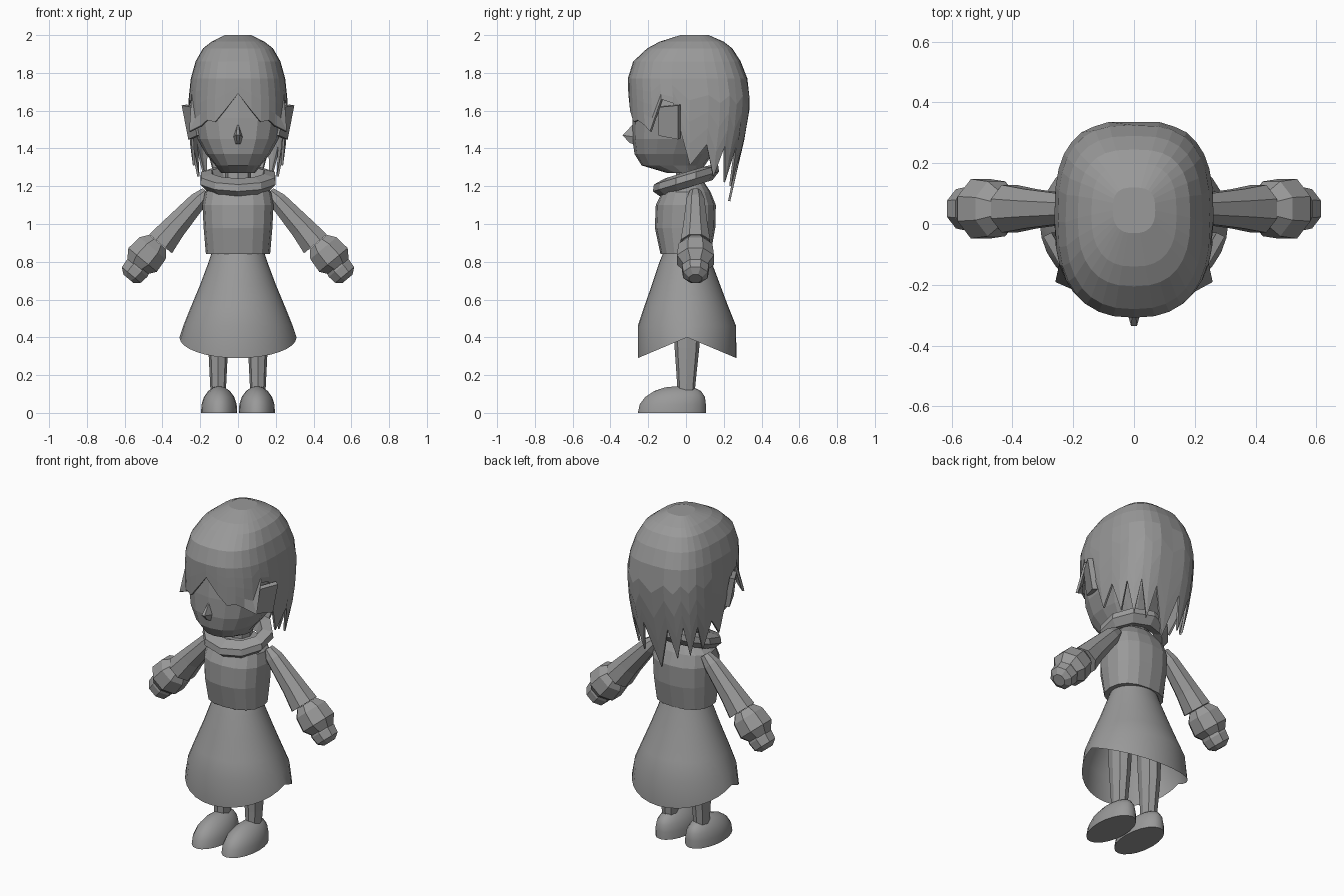
import bpy, bmesh, math
from mathutils import Vector

if "Cube" in bpy.data.objects:
    bpy.data.objects.remove(bpy.data.objects["Cube"])

grey = bpy.data.materials.new("plain grey")
grey.use_nodes = True
COLOUR = (0.32, 0.32, 0.32, 1)
grey.diffuse_color = COLOUR
grey.node_tree.nodes["Principled BSDF"].inputs["Base Color"].default_value = COLOUR


def build(name, rings, smooth=False, caps=(True, True), closed=True):
    """Skin a list of equal rings of points into one object."""
    bm = bmesh.new()
    rows = [[bm.verts.new(p) for p in ring] for ring in rings]
    n = len(rows[0])
    for a, b in zip(rows, rows[1:]):
        for i in range(n if closed else n - 1):
            j = (i + 1) % n
            bm.faces.new((a[i], a[j], b[j], b[i]))
    for row, wanted in ((rows[0], caps[0]), (rows[-1], caps[1])):
        if wanted:
            bm.faces.new(row)
    bmesh.ops.recalc_face_normals(bm, faces=bm.faces)
    mesh = bpy.data.meshes.new(name)
    bm.to_mesh(mesh)
    bm.free()
    obj = bpy.data.objects.new(name, mesh)
    bpy.context.collection.objects.link(obj)
    mesh.materials.append(grey)
    if smooth:
        bpy.ops.object.select_all(action="DESELECT")
        obj.select_set(True)
        bpy.context.view_layer.objects.active = obj
        bpy.ops.object.shade_smooth_by_angle(angle=math.radians(45))
    return obj


def power(v, e):
    return math.copysign(abs(v) ** e, v)


def oval(angle, half, front, back, x=0, e=0.85):
    """Point on a rounded section; angle 0 faces the front."""
    mid = (front + back) / 2
    return (x + half * power(math.sin(angle), e),
            mid - (back - front) / 2 * power(math.cos(angle), e))


def loft(name, profile, sides=16, x=0, e=0.85, **options):
    """Upright body from (z, half width, front y, back y) sections."""
    angles = [math.tau * i / sides for i in range(sides)]
    return build(name, [[(*oval(a, h, f, b, x, e), z) for a in angles]
                        for z, h, f, b in profile], **options)


def limb(name, side, stations, y=0.05, sides=8):
    """Sloping arm part from (x, z, radius) stations."""
    across, depth = Vector((0.77, 0, 0.64)), Vector((0, 1, 0))
    rings = []
    for x, z, r in stations:
        ring = []
        for i in range(sides):
            a = math.tau * (i + 0.5) / sides
            p = Vector((x, y, z)) + r * 1.06 * (across * math.cos(a) + depth * math.sin(a))
            ring.append((p.x * side, p.y, p.z))
        rings.append(ring)
    return build(name, rings)


# Head, nose and neck
loft("head", [(1.27, .09, -.1, .06), (1.31, .12, -.235, .1), (1.37, .17, -.272, .14),
              (1.45, .215, -.285, .2), (1.56, .24, -.283, .24), (1.72, .23, -.27, .26)])
build("nose", [[(0, -.26, 1.55)] * 4,
               [(-.027, -.27, 1.46), (-.01, -.335, 1.47), (.01, -.335, 1.47), (.027, -.27, 1.46)],
               [(-.015, -.27, 1.42), (-.005, -.3, 1.43), (.005, -.3, 1.43), (.015, -.27, 1.42)]],
      caps=(False, True))
loft("neck", [(1.12, .07, -.06, .08), (1.32, .07, -.05, .09)], sides=8)

# Hair: sections from the crown down, then each column runs to its own jagged end
SHAPE = [(2.0, .07, -.03, .12), (1.965, .14, -.14, .2), (1.93, .185, -.205, .245),
         (1.86, .225, -.28, .29), (1.77, .25, -.308, .325), (1.68, .262, -.305, .34),
         (1.54, .262, -.298, .332), (1.37, .25, -.25, .29), (1.1, .2, -.18, .23)]
ENDS = [1.69, 1.6, 1.54, 1.55, 1.52, 1.49, 1.66, 1.64, 1.31, 1.42, 1.25, 1.41,
        1.22, 1.41, 1.2, 1.39, 1.12]
COLUMNS = 32


def hair_section(z):
    for a, b in zip(SHAPE, SHAPE[1:]):
        if z >= b[0]:
            t = (a[0] - z) / (a[0] - b[0])
            return [a[k] + (b[k] - a[k]) * t for k in (1, 2, 3)]
    return SHAPE[-1][1:]


hair_rings = []
for row in range(9):
    ring = []
    for c in range(COLUMNS):
        end = ENDS[min(c, COLUMNS - c)]
        z = SHAPE[row][0] if row < 5 else 1.77 + (end - 1.77) * (row - 4) / 4
        angle = math.tau * c / COLUMNS
        x, y = oval(angle, *hair_section(z), e=0.8 if math.cos(angle) > 0 else 0.7)
        if row == 8 and min(c, COLUMNS - c) == 5:
            x, y = x * 1.16, y - 0.02
        ring.append((x, y, z))
    hair_rings.append(ring)
hair = build("hair", hair_rings, caps=(True, False))
shell = hair.modifiers.new("thickness", "SOLIDIFY")
shell.thickness = 0.012

# Collar: a faceted band, lower at the front
collar_rings = []
for i in range(10):
    a = math.tau * i / 10
    ring = []
    for out, up in ((-.05, -.02), (0, -.045), (.035, -.01), (.03, .025), (-.03, .04)):
        x, y = (.175 + out) * math.sin(a), -(.14 + out) * math.cos(a)
        ring.append((x, y, 1.235 + .3 * y + up))
    collar_rings.append(ring)
build("collar", collar_rings + collar_rings[:1], caps=(False, False))

# Bodice
loft("torso", [(.84, .17, -.135, .13), (.98, .182, -.165, .155), (1.1, .188, -.16, .158),
               (1.17, .175, -.125, .13), (1.23, .11, -.08, .09)])

# Skirt: flared, with the hem lifted at the sides
skirt_rings = []
for z, half, front, back in ((.86, .135, -.115, .115), (.8, .155, -.14, .135),
                             (.68, .2, -.18, .18), (.56, .25, -.222, .225),
                             (.46, .29, -.255, .265), (.4, .31, -.255, .267)):
    ring = []
    for i in range(32):
        a = math.tau * i / 32
        drop = .11 * abs(math.cos(a)) if z == .4 else 0
        ring.append((*oval(a, half, front, back, e=1), z - drop))
    skirt_rings.append(ring)
build("skirt", skirt_rings, smooth=True, caps=(True, False))

for side, label in ((1, "left"), (-1, "right")):
    # Arms, cuffs and hands
    limb(label + "_arm", side, [(.165, 1.17, .03), (.21, 1.125, .048),
                                (.34, .98, .066), (.41, .895, .08)])
    limb(label + "_cuff", side, [(.425, .905, .06), (.452, .872, .092),
                                 (.505, .81, .1), (.54, .77, .062)])
    limb(label + "_hand", side, [(.505, .8, .06), (.535, .765, .072),
                                 (.565, .73, .066), (.58, .71, .035)])
    # Ears
    ear = build(label + "_ear", [[(side * .225, -.14, 1.62), (side * .285, -.035, 1.63)],
                                 [(side * .205, -.14, 1.47), (side * .25, -.035, 1.45)]],
                caps=(False, False), closed=False)
    plate = ear.modifiers.new("thickness", "SOLIDIFY")
    plate.thickness = 0.03
    plate.offset = 0
    # Legs and shoes
    loft(label + "_leg", [(.1, .04, -.045, .045), (.2, .045, -.05, .055),
                          (.34, .052, -.06, .07), (.6, .06, -.07, .08)],
         sides=8, x=side * .105)
    loft(label + "_shoe", [(0, .096, -.255, .105), (.045, .093, -.245, .105),
                           (.085, .08, -.215, .1), (.115, .058, -.17, .08),
                           (.135, .03, -.11, .04), (.14, .01, -.06, 0)],
         sides=20, x=side * .1, e=1, smooth=True)
